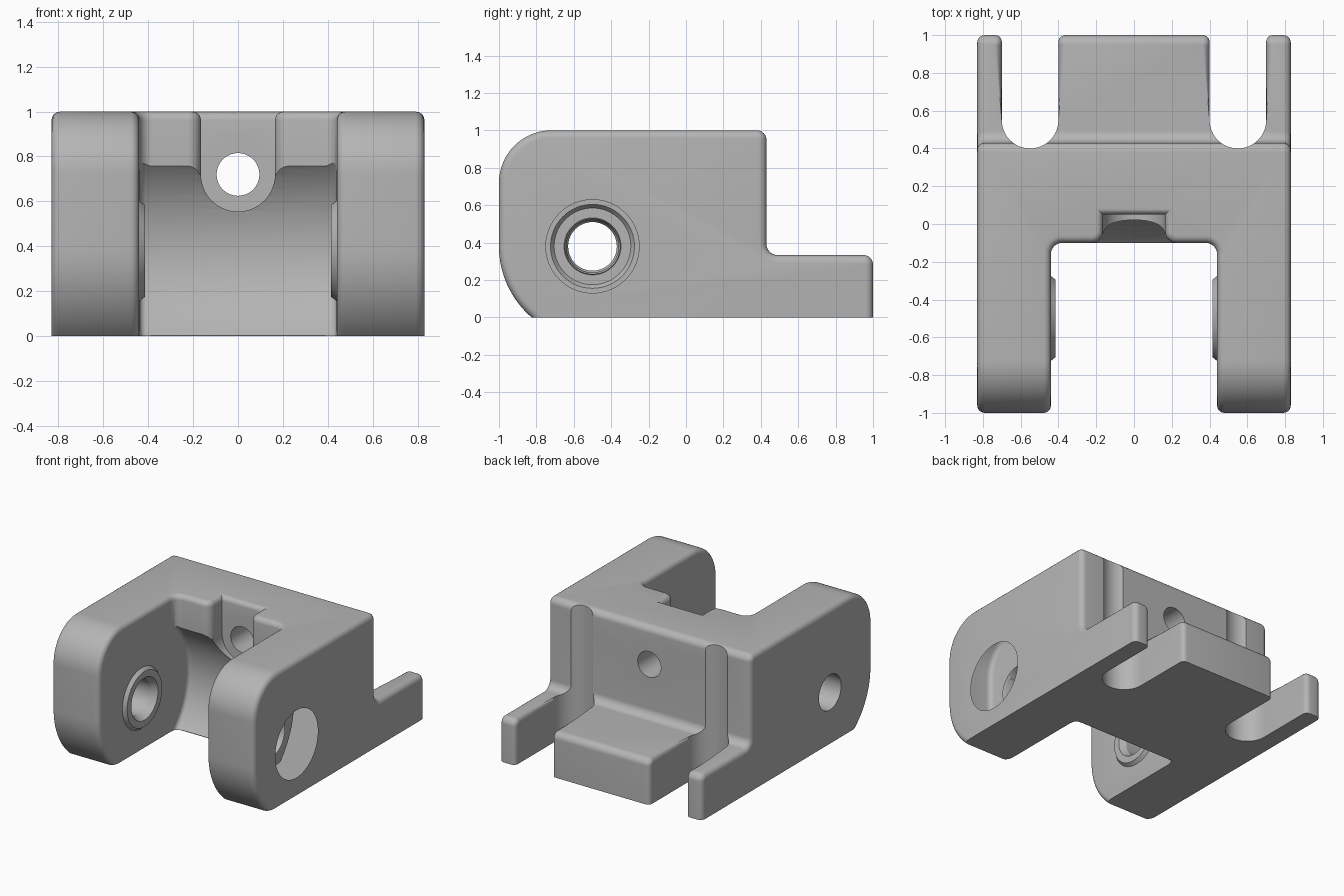
import bpy, bmesh, math

if "Cube" in bpy.data.objects:
    bpy.data.objects.remove(bpy.data.objects["Cube"], do_unlink=True)

grey = bpy.data.materials.new("machined grey")
grey.use_nodes = True
grey.diffuse_color = (0.46, 0.46, 0.46, 1)
grey.node_tree.nodes["Principled BSDF"].inputs["Base Color"].default_value = grey.diffuse_color


def arc(cx, cy, r, start, end, n=10):
    angles = [math.radians(start + (end - start) * i / n) for i in range(n + 1)]
    return [(cx + r * math.cos(a), cy + r * math.sin(a)) for a in angles]


def circle(cx, cy, r, n=64):
    return arc(cx, cy, r, 0, 360, n)[:-1]


def prism(name, axis, lo, hi, pts, end_pts=None):
    """Extrude an outline along an axis, optionally to a different end outline."""
    place = {"X": lambda p, a: (a, p[0], p[1]),
             "Y": lambda p, a: (p[0], a, p[1]),
             "Z": lambda p, a: (p[0], p[1], a)}[axis]
    bm = bmesh.new()
    first = [bm.verts.new(place(p, lo)) for p in pts]
    last = [bm.verts.new(place(p, hi)) for p in (end_pts or pts)]
    bm.faces.new(first)
    bm.faces.new(last)
    for i in range(len(pts)):
        j = (i + 1) % len(pts)
        bm.faces.new((first[i], first[j], last[j], last[i]))
    bmesh.ops.recalc_face_normals(bm, faces=bm.faces)
    mesh = bpy.data.meshes.new(name)
    bm.to_mesh(mesh)
    bm.free()
    mesh.materials.append(grey)
    obj = bpy.data.objects.new(name, mesh)
    bpy.context.collection.objects.link(obj)
    return obj


def round_edges(obj, radius, rule):
    """Fillet the sharp edges whose two end points satisfy the rule."""
    bm = bmesh.new()
    bm.from_mesh(obj.data)
    bmesh.ops.remove_doubles(bm, verts=bm.verts, dist=1e-5)
    edges = []
    for e in bm.edges:
        a, b = (v.co for v in e.verts)
        on_floor = max(a.z, b.z) < 0.001 and min(a.z, b.z) > -0.001
        if not on_floor and e.calc_face_angle(0) > 1 and rule(a, b):
            edges.append(e)
    bmesh.ops.bevel(bm, geom=edges, offset=radius, offset_type='OFFSET',
                    segments=5, profile=0.5, affect='EDGES', clamp_overlap=False)
    bm.to_mesh(obj.data)
    bm.free()


def combine(obj, other, operation='DIFFERENCE'):
    mod = obj.modifiers.new("combine", 'BOOLEAN')
    mod.operation, mod.object, mod.solver = operation, other, 'EXACT'
    bpy.context.view_layer.objects.active = obj
    bpy.ops.object.modifier_apply(modifier=mod.name)
    bpy.data.objects.remove(other, do_unlink=True)


def near(value, target):
    return abs(value - target) < 0.002


# Main body: side outline extruded across the full width
side = ([(1, 0)] + arc(0.95, 0.283, 0.05, 0, 90) + arc(0.49, 0.393, 0.06, 270, 180)
        + arc(0.38, 0.95, 0.05, 0, 90) + arc(-0.72, 0.72, 0.28, 90, 180, 20)
        + arc(-0.5, 0.38, 0.5, 180, 229.46, 16))
body = prism("clevis_bracket", "X", -0.83, 0.83, side)
round_edges(body, 0.04, lambda a, b: near(abs(a.x), 0.83) and near(a.x, b.x))

# Gap between the two arms
gap = [(-0.44, -1.3), (0.44, -1.3)] + arc(0.38, -0.16, 0.06, 0, 90) + arc(-0.38, -0.16, 0.06, 90, 180)
combine(body, prism("arm_gap", "Z", -1, 2, gap))

# Screw access notch with flared mouth
notch = ([(0.165, 0.05), (-0.165, 0.05)] + arc(-0.225, -0.04, 0.06, 0, -90)
         + [(-0.225, -0.3), (0.225, -0.3)] + arc(0.225, -0.04, 0.06, 270, 180))
combine(body, prism("screw_notch", "Z", 0.72, 2, notch))


def inner_rim(a, b):
    on_arm = near(abs(a.x), 0.44) and near(a.x, b.x)
    on_top = near(a.z, 1) and near(b.z, 1) and max(abs(a.x), abs(b.x)) < 0.445
    return on_arm or on_top


round_edges(body, 0.038, inner_rim)

# Swing clearance hollowed around the hinge axis
clearance = prism("swing_clearance", "X", -0.438, 0.438, circle(-0.5, 0.38, 0.55, 96))
round_edges(clearance, 0.03, lambda a, b: near(a.x, b.x))
combine(body, clearance)

# Screw seat and screw hole
combine(body, prism("screw_seat", "Y", -0.5, 0.05, circle(0, 0.72, 0.165)))
combine(body, prism("screw_hole", "Y", -0.5, 1.2, circle(0, 0.72, 0.095)))

# Rear slots, leaving a centre tongue and two side tabs
for s in (-1, 1):
    slot = arc(s * 0.55, 0.55, 0.15, 180, 360, 32) + [(s * 0.55 + 0.15, 1.3), (s * 0.55 - 0.15, 1.3)]
    combine(body, prism("rear_slot", "Z", -1, 2, slot))


def slot_rim(a, b):
    on_wall = near(abs(a.x), 0.4) or near(abs(a.x), 0.7)
    return on_wall and near(a.x, b.x) and min(a.y, b.y) > 0.545


round_edges(body, 0.035, slot_rim)

# Raised hinge bosses on the inner arm faces
for s in (-1, 1):
    combine(body, prism("hinge_boss", "X", s * 0.46, s * 0.415,
                        circle(-0.5, 0.38, 0.24), circle(-0.5, 0.38, 0.205)), 'UNION')


def bore(x0, r0, x1, r1):
    combine(body, prism("bore", "X", x0, x1, circle(-0.5, 0.38, r0), circle(-0.5, 0.38, r1)))


# Hinge bores: through holes, lead-in chamfers, and the bolt head recess
bore(-1, 0.13, -0.3, 0.13)
bore(0.3, 0.14, 1, 0.14)
bore(-0.40, 0.165, -0.46, 0.13)
bore(0.40, 0.165, 0.43, 0.14)
bore(0.66, 0.165, 0.60, 0.135)
bore(0.85, 0.251, 0.63, 0.235)

# Smooth the fillets and keep real edges crisp
bpy.ops.object.select_all(action='DESELECT')
body.select_set(True)
bpy.context.view_layer.objects.active = body
bpy.ops.object.shade_smooth_by_angle(angle=math.radians(30))
